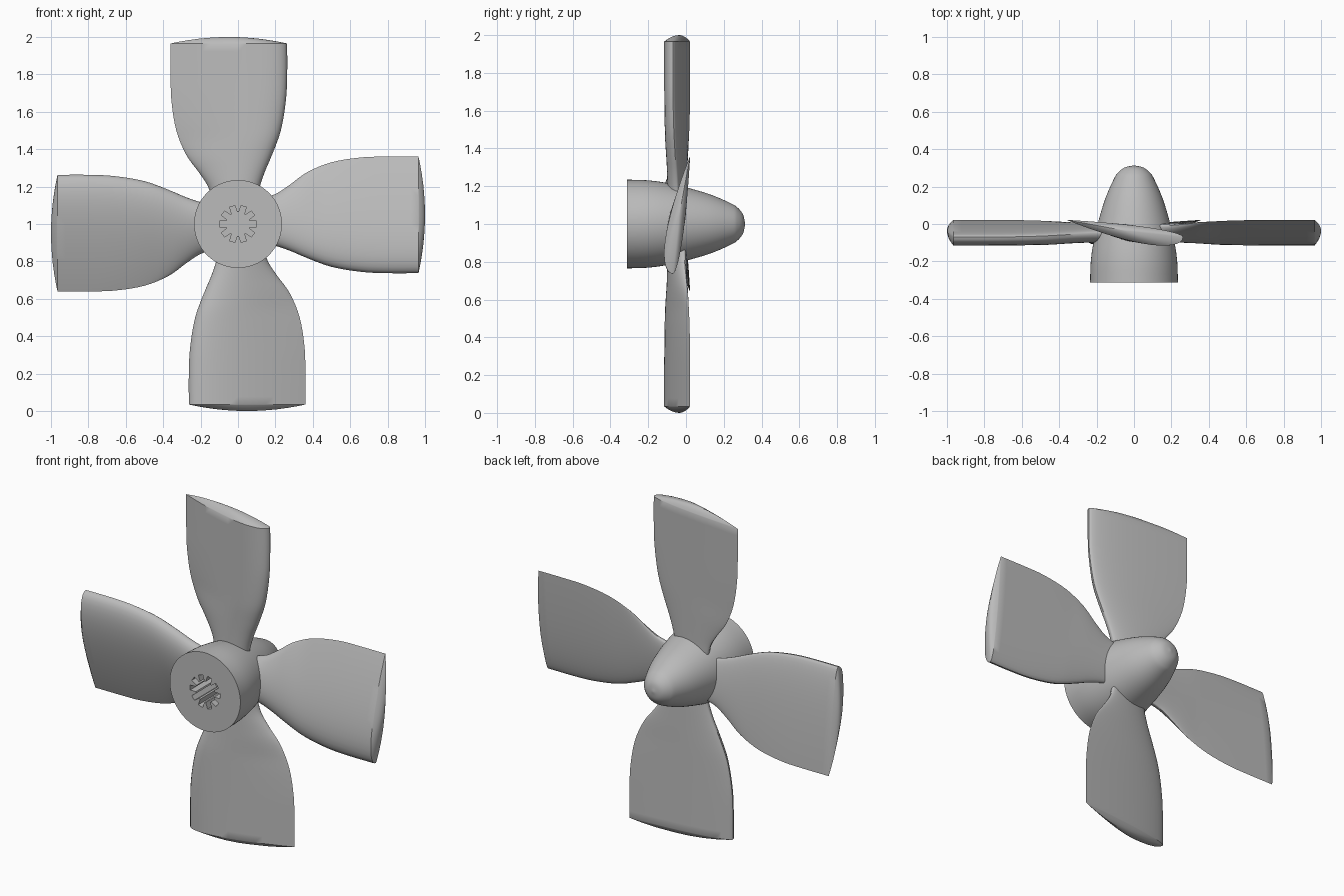
import bpy, bmesh, math
from mathutils import Vector, Matrix

if "Cube" in bpy.data.objects:
    bpy.data.objects.remove(bpy.data.objects["Cube"], do_unlink=True)

grey = bpy.data.materials.new("plain_grey")
grey.use_nodes = True
grey.diffuse_color = (0.5, 0.5, 0.5, 1)
grey.node_tree.nodes["Principled BSDF"].inputs["Base Color"].default_value = (0.5, 0.5, 0.5, 1)

CENTRE = Vector((0, 0, 1))


def spline(points, steps):
    """Smooth curve through the given points."""
    p = [Vector(q) for q in points]
    p = [2 * p[0] - p[1]] + p + [2 * p[-1] - p[-2]]
    out = []
    for a, b, c, d in zip(p, p[1:], p[2:], p[3:]):
        for s in range(steps):
            t = s / steps
            out.append(b + 0.5 * t * (c - a + t * (2 * a - 5 * b + 4 * c - d
                                                   + t * (3 * (b - c) + d - a))))
    return out + [p[-2]]


def loft(bm, rings):
    """Skin closed rings and cap both ends."""
    loops = [[bm.verts.new(v) for v in ring] for ring in rings]
    for a, b in zip(loops, loops[1:]):
        for i in range(len(a)):
            j = (i + 1) % len(a)
            bm.faces.new((a[i], a[j], b[j], b[i]))
    bm.faces.new(loops[0][::-1])
    bm.faces.new(loops[-1])
    bmesh.ops.recalc_face_normals(bm, faces=bm.faces)


def make_object(name, bm):
    mesh = bpy.data.meshes.new(name)
    bm.to_mesh(mesh)
    bm.free()
    mesh.materials.append(grey)
    obj = bpy.data.objects.new(name, mesh)
    bpy.context.collection.objects.link(obj)
    return obj


def select(obj):
    bpy.ops.object.select_all(action='DESELECT')
    obj.select_set(True)
    bpy.context.view_layer.objects.active = obj


def smooth(obj):
    select(obj)
    bpy.ops.object.shade_smooth_by_angle(angle=math.radians(35))


def circle(radius, y, count=80):
    return [CENTRE + Vector((radius * math.cos(a), y, radius * math.sin(a)))
            for a in (math.tau * i / count for i in range(count))]


# Hub: turned body with a rounded nose at the back
profile = [(0.235, -0.313), (0.231, -0.2), (0.217, -0.1), (0.189, 0.02), (0.152, 0.14),
           (0.108, 0.24), (0.085, 0.275), (0.05, 0.302), (0.003, 0.313)]
bm = bmesh.new()
loft(bm, [circle(max(r, 0.003), y) for r, y in spline(profile, 5)])
hub = make_object("hub", bm)

# Splined shaft socket cut into the front of the hub
TEETH = 10
outline = []
for k in range(TEETH):
    for r, off in ((0.063, -0.24), (0.1, -0.15), (0.1, 0.15), (0.063, 0.24)):
        a = math.tau * k / TEETH + off
        outline.append((r * math.cos(a), r * math.sin(a)))
bm = bmesh.new()
loft(bm, [[CENTRE + Vector((x, y, z)) for x, z in outline] for y in (-0.4, -0.1)])
cutter = make_object("socket_cutter", bm)
cutter.hide_render = True
select(hub)
cut = hub.modifiers.new("socket", 'BOOLEAN')
cut.operation = 'DIFFERENCE'
cut.solver = 'EXACT'
cut.object = cutter
bpy.ops.object.modifier_apply(modifier=cut.name)
bpy.data.objects.remove(cutter, do_unlink=True)
smooth(hub)


# Blade: aerofoil section, blunt leading edge at +x and thin trailing edge at -x
def aerofoil(t):
    return 10 * (0.2969 * math.sqrt(t) - 0.126 * t - 0.3516 * t**2
                 + 0.2843 * t**3 - 0.1036 * t**4)


def section(radius, lead, trail, half=20):
    root = max(0, min(1, (0.45 - radius) / 0.3))
    ring = []
    for i in range(2 * half):
        angle = math.pi * i / half
        t = (1 - math.cos(angle)) / 2
        thick = (1 - root) * aerofoil(t) + root * math.sin(math.pi * i / half) ** 1 * (1 if i <= half else -1)
        x = lead - t * (lead + trail)
        y = -0.031 - 0.147 * x + thick * (0.024 if i <= half else -0.067)
        ring.append(Vector((x, y, radius)))
    return ring


# Stations: distance from the axis, leading width, trailing width
stations = [(0.12, 0.1, 0.135), (0.2, 0.117, 0.16), (0.28, 0.144, 0.212), (0.37, 0.182, 0.277),
            (0.5, 0.229, 0.33), (0.66, 0.256, 0.356), (0.8, 0.263, 0.36), (0.965, 0.263, 0.36)]
rings = [section(*s) for s in spline(stations, 4)]

# Domed tip
rim = rings[-1]
middle = sum(rim, Vector()) / len(rim)
for k in (0.95, 0.85, 0.7, 0.5, 0.25, 0.02):
    rings.append([middle + (v - middle) * k + Vector((0, 0, 0.035 * (1 - k * k))) for v in rim])

for n, name in enumerate(("top", "right", "bottom", "left")):
    bm = bmesh.new()
    turn = Matrix.Rotation(-math.pi / 2 * n, 3, 'Y')
    loft(bm, [[CENTRE + turn @ v for v in ring] for ring in rings])
    smooth(make_object(name + "_blade", bm))
